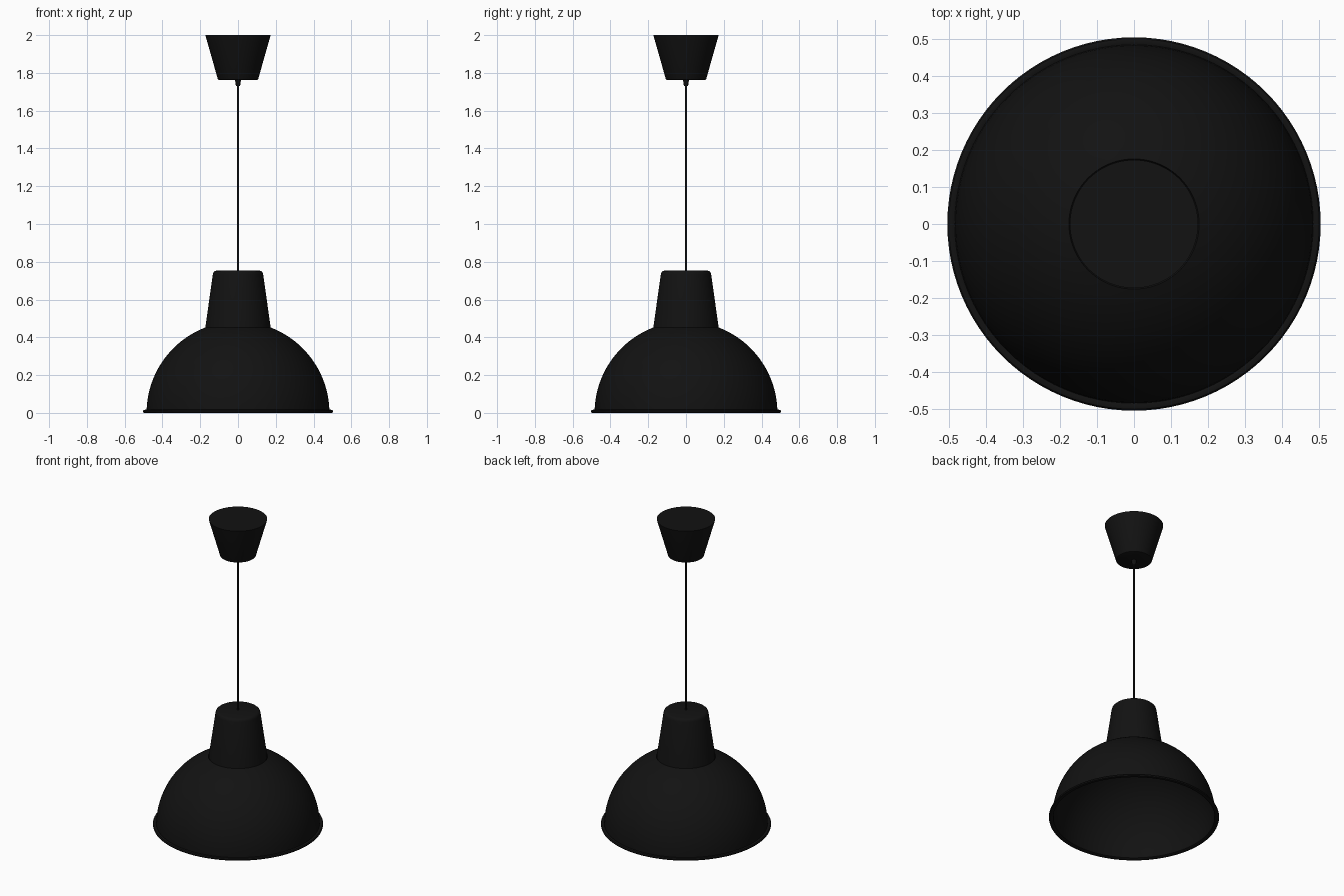
import bpy, bmesh, math

if "Cube" in bpy.data.objects:
    bpy.data.objects.remove(bpy.data.objects["Cube"])

black = bpy.data.materials.new("black")
black.diffuse_color = (0.006, 0.006, 0.006, 1)
black.use_nodes = True
black.node_tree.nodes["Principled BSDF"].inputs["Base Color"].default_value = black.diffuse_color


def lathe(name, profile, steps=96, angle=35):
    """Spin an (r, z) profile around the z axis."""
    bm = bmesh.new()
    verts = [bm.verts.new((r, 0, z)) for r, z in profile]
    edges = [bm.edges.new(pair) for pair in zip(verts, verts[1:])]
    bmesh.ops.spin(bm, geom=verts + edges, cent=(0, 0, 0), axis=(0, 0, 1),
                   angle=math.tau, steps=steps)
    bmesh.ops.remove_doubles(bm, verts=bm.verts, dist=0.00005)
    bmesh.ops.recalc_face_normals(bm, faces=bm.faces)
    mesh = bpy.data.meshes.new(name)
    bm.to_mesh(mesh)
    bm.free()
    mesh.materials.append(black)
    obj = bpy.data.objects.new(name, mesh)
    bpy.context.collection.objects.link(obj)
    bpy.ops.object.select_all(action='DESELECT')
    obj.select_set(True)
    bpy.context.view_layer.objects.active = obj
    bpy.ops.object.shade_smooth_by_angle(angle=math.radians(angle))
    return obj


def dome(radius, start, end, n=20):
    """Arc of a sphere centred on the origin, angles above the horizon."""
    return [(radius * math.cos(a), radius * math.sin(a))
            for a in (math.radians(start + (end - start) * i / n) for i in range(n + 1))]


# Thin domed shade with a flared, rounded rim
rim = [(0.484, 0.014), (0.492, 0.017), (0.500, 0.015), (0.504, 0.009),
       (0.502, 0.002), (0.495, 0.0), (0.485, 0.001), (0.478, 0.006)]
shade = dome(0.484, 68.7, 2.5) + rim + dome(0.476, 2.5, 68.7)
lathe("shade", shade + [shade[0]])

# Tapered hollow socket cover with a rounded top
lathe("socket_cover", [
    (0, 0.753), (0.115, 0.753), (0.124, 0.750), (0.130, 0.744), (0.133, 0.734),
    (0.172, 0.460), (0.173, 0.448), (0.165, 0.448), (0.164, 0.460),
    (0.125, 0.734), (0.118, 0.744), (0, 0.744)])

# Cord
lathe("cord", [(0, 0.745), (0.0055, 0.745), (0.0055, 1.77), (0, 1.77)], steps=24)

# Cord grip below the canopy
lathe("cord_grip", [(0, 1.73), (0.009, 1.73), (0.012, 1.735), (0.017, 1.775), (0, 1.775)],
      steps=32)

# Ceiling canopy
lathe("ceiling_canopy", [
    (0, 2.0), (0.173, 2.0), (0.107, 1.768), (0.105, 1.764), (0.101, 1.762), (0, 1.762)])
